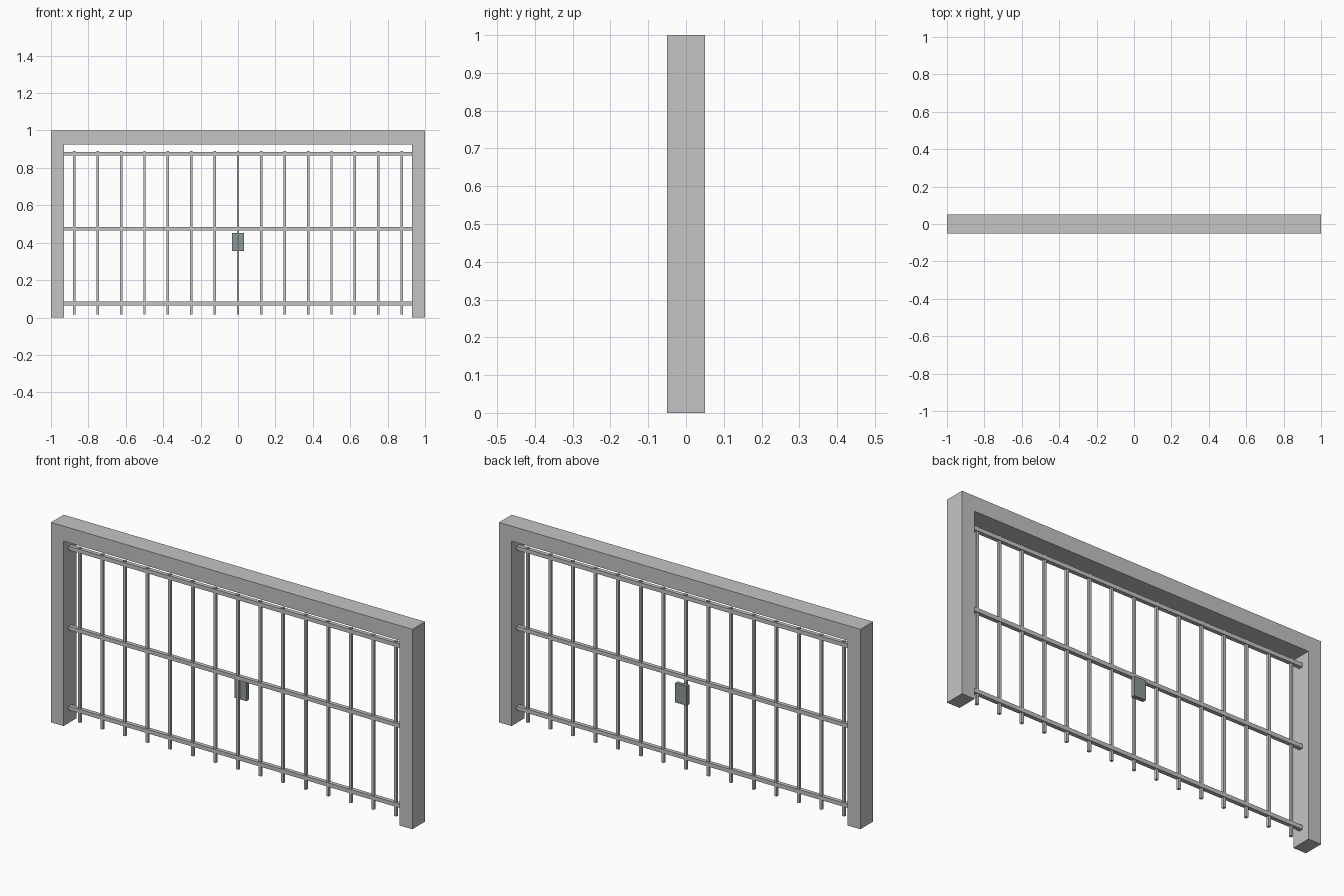
import bpy, bmesh
from mathutils import Matrix, Vector

if "Cube" in bpy.data.objects:
    bpy.data.objects.remove(bpy.data.objects["Cube"])


def material(name, rgb):
    m = bpy.data.materials.new(name)
    m.diffuse_color = (*rgb, 1)
    m.use_nodes = True
    m.node_tree.nodes["Principled BSDF"].inputs["Base Color"].default_value = m.diffuse_color
    return m


GREY = material("light_grey", (0.55, 0.55, 0.55))
LOCK = material("grey_green", (0.27, 0.32, 0.31))


def box(name, lo, hi, mat):
    lo, hi = Vector(lo), Vector(hi)
    bm = bmesh.new()
    bmesh.ops.create_cube(bm, size=1, matrix=Matrix.Translation((lo + hi) / 2)
                          @ Matrix.Diagonal((*(hi - lo), 1)))
    me = bpy.data.meshes.new(name)
    bm.to_mesh(me)
    bm.free()
    me.materials.append(mat)
    ob = bpy.data.objects.new(name, me)
    bpy.context.collection.objects.link(ob)
    return ob


# Door frame: one inverted-U profile given depth
bm = bmesh.new()
outline = [(-1, 0), (-0.93, 0), (-0.93, 0.925), (0.93, 0.925),
           (0.93, 0), (1, 0), (1, 1), (-1, 1)]
face = bm.faces.new([bm.verts.new((x, -0.05, z)) for x, z in outline])
ext = bmesh.ops.extrude_face_region(bm, geom=[face])
bmesh.ops.translate(bm, vec=(0, 0.1, 0),
                    verts=[v for v in ext["geom"] if isinstance(v, bmesh.types.BMVert)])
bmesh.ops.recalc_face_normals(bm, faces=bm.faces)
me = bpy.data.meshes.new("frame")
bm.to_mesh(me)
bm.free()
me.materials.append(GREY)
bpy.context.collection.objects.link(bpy.data.objects.new("frame", me))

# Horizontal rails
for i, z in enumerate((0.075, 0.475, 0.875)):
    box(f"rail_{i}", (-0.93, -0.01, z - 0.01), (0.93, 0.01, z + 0.01), GREY)

# Vertical bars
for i in range(15):
    x = (i - 7) * 0.125
    box(f"bar_{i}", (x - 0.0065, -0.0065, 0.015), (x + 0.0065, 0.0065, 0.89), GREY)

# Lock box on the back of the middle bar
box("lock_box", (-0.032, 0.02, 0.355), (0.032, 0.04, 0.452), LOCK)
